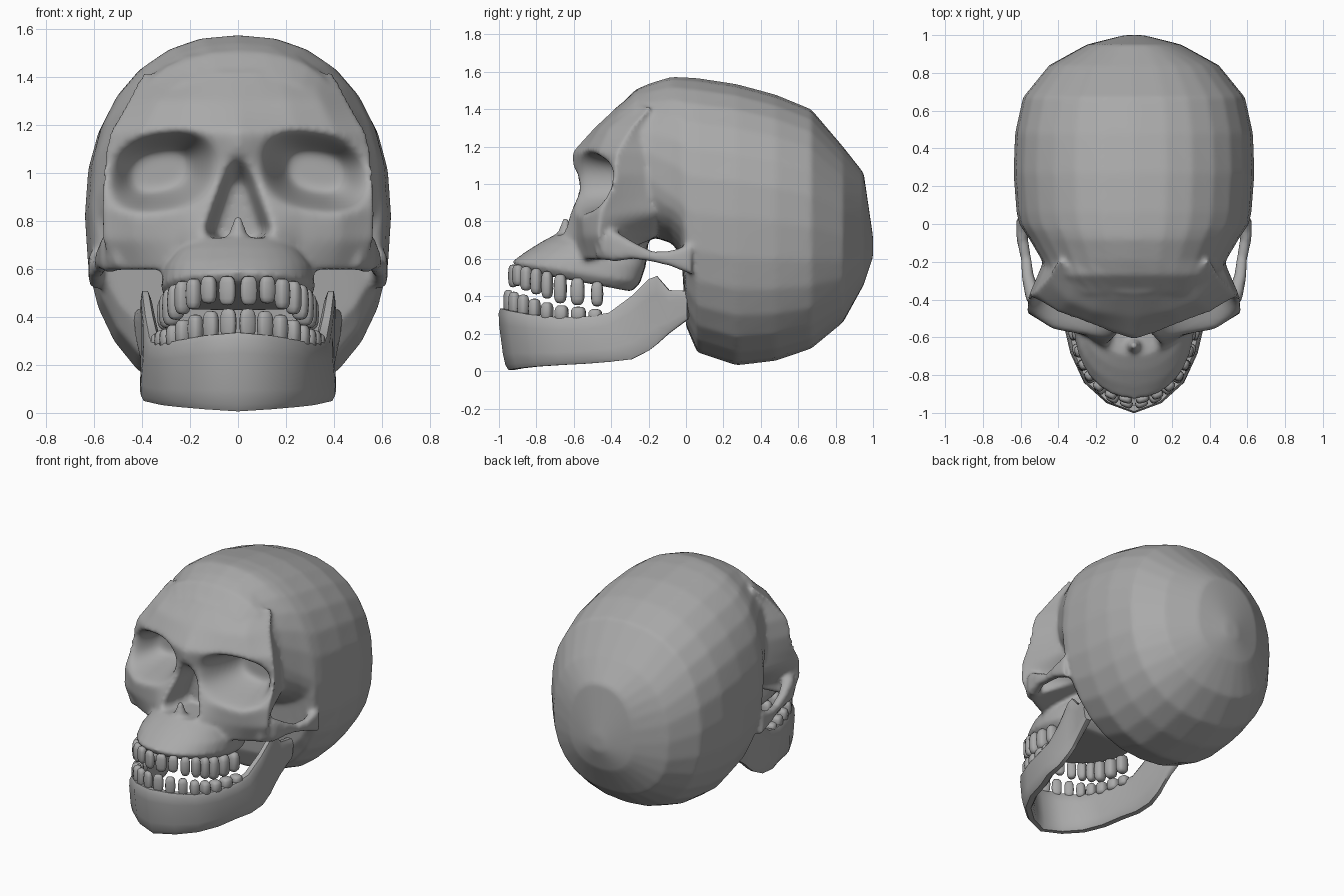
import bpy, bmesh, math
from mathutils import Vector, Matrix

if "Cube" in bpy.data.objects:
    bpy.data.objects.remove(bpy.data.objects["Cube"])

bone = bpy.data.materials.new("bone_grey")
bone.diffuse_color = (.40, .40, .40, 1)
bone.use_nodes = True
bone.node_tree.nodes["Principled BSDF"].inputs["Base Color"].default_value = bone.diffuse_color


def finish(bm, name, angle=50):
    bmesh.ops.recalc_face_normals(bm, faces=bm.faces)
    me = bpy.data.meshes.new(name)
    bm.to_mesh(me)
    bm.free()
    me.materials.append(bone)
    ob = bpy.data.objects.new(name, me)
    bpy.context.collection.objects.link(ob)
    bpy.ops.object.select_all(action='DESELECT')
    ob.select_set(True)
    bpy.context.view_layer.objects.active = ob
    bpy.ops.object.shade_smooth_by_angle(angle=math.radians(angle))
    return ob


def loft(bm, rings):
    """Skin a list of closed point rings and cap both ends."""
    vs = [[bm.verts.new(p) for p in r] for r in rings]
    n = len(vs[0])
    for a, b in zip(vs, vs[1:]):
        for i in range(n):
            bm.faces.new((a[i], a[(i + 1) % n], b[(i + 1) % n], b[i]))
    bm.faces.new(vs[0])
    bm.faces.new(vs[-1])


def sup(a, n):
    c, s = math.cos(a), math.sin(a)
    return (math.copysign(abs(c) ** (2 / n), c), math.copysign(abs(s) ** (2 / n), s))


def lerp_row(rows, k):
    for a, b in zip(rows, rows[1:]):
        if k <= b[0]:
            break
    t = min(1, max(0, (k - a[0]) / (b[0] - a[0])))
    return [p + (q - p) * t for p, q in zip(a, b)]


def smooth(t):
    t = min(1, max(0, t))
    return t * t * (3 - 2 * t)


def sweep(bm, stations, lean=0, segs=12):
    """Blade-like bar along stations of (x, y, z_bottom, z_top, half_thickness)."""
    rings = []
    for i, (x, y, zb, zt, th) in enumerate(stations):
        p, q = stations[max(i - 1, 0)], stations[min(i + 1, len(stations) - 1)]
        d = Vector((q[0] - p[0], q[1] - p[1])).normalized()
        ring = []
        for k in range(segs):
            c, s = sup(2 * math.pi * (k + .5) / segs, 3.5)
            tilt = -lean * s * smooth((-y - .6) / .3)
            ring.append((x - d.y * c * th, y + d.x * c * th + tilt, (zb + zt) / 2 + s * (zt - zb) / 2))
        rings.append(ring)
    loft(bm, rings)


# Cranium: rings along y as (y, bottom, widest height, top, half width)
shell = [(-.43, 1.24, 1.28, 1.33, .20), (-.37, 1.19, 1.28, 1.405, .33), (-.27, 1.13, 1.19, 1.505, .44),
         (-.19, .72, 1.02, 1.54, .49), (-.08, .685, .94, 1.573, .555), (-.025, .62, .90, 1.572, .592),
         (0, .24, .86, 1.57, .608), (.06, .10, .84, 1.567, .622), (.27, .03, .82, 1.535, .638),
         (.48, .055, .80, 1.478, .63), (.67, .12, .77, 1.40, .588), (.84, .26, .72, 1.20, .45),
         (.95, .46, .70, 1.06, .25), (1.0, .61, .65, .72, .05)]
bm = bmesh.new()
rings = []
for y, zb, zm, zt, w in shell:
    ring = []
    for k in range(28):
        c, s = sup(2 * math.pi * k / 28, 2.3)
        ring.append((c * w, y, zm + s * (zt - zm if s > 0 else zm - zb)))
    rings.append(ring)
loft(bm, rings)
skull = [finish(bm, "cranium")]

# Face: relief grid; rows are (z, half width, depth at five columns)
cols = (0, .2, .45, .75, 1)
relief = [(.59, .53, -.76, -.71, -.59, -.51, -.43), (.72, .57, -.71, -.69, -.59, -.55, -.47),
          (.85, .57, -.63, -.62, -.585, -.56, -.46), (.95, .565, -.605, -.57, -.53, -.50, -.41),
          (1.05, .56, -.605, -.55, -.52, -.47, -.38), (1.17, .535, -.61, -.58, -.54, -.47, -.37),
          (1.30, .46, -.49, -.48, -.465, -.41, -.29), (1.42, .40, -.36, -.355, -.33, -.27, -.18)]
nose = [(.69, .10), (.76, .14), (.90, .09), (1.10, .025)]
bm = bmesh.new()
NU, NV, Z0, Z1 = 72, 54, .59, 1.42
grid = []
for j in range(NV + 1):
    z = Z0 + (Z1 - Z0) * j / NV
    row = lerp_row(relief, z)
    line = []
    for i in range(NU + 1):
        u = -1 + 2 * i / NU
        x = u * row[1]
        y = lerp_row(list(zip(cols, row[2:])), abs(u))[1]
        # eye socket
        ex = (abs(x) - .325) / .235
        ez = (z - 1.005 + .15 * (abs(x) - .325)) / .17
        r = (abs(ex) ** 2.5 + abs(ez) ** 2.5) ** .4
        y += (-.255 - y) * smooth((1 - r) / .55)
        # nasal opening
        if .69 < z < 1.10:
            hw = lerp_row(nose, z)[1]
            y += (-.42 - y) * smooth((hw - abs(x)) / .04) * smooth((1.10 - z) / .16)
        line.append(bm.verts.new((x, y, z)))
    grid.append(line)
for j in range(NV):
    for i in range(NU):
        bm.faces.new((grid[j][i], grid[j][i + 1], grid[j + 1][i + 1], grid[j + 1][i]))
for _ in range(2):
    bmesh.ops.smooth_vert(bm, verts=bm.verts, factor=.5, use_axis_x=False, use_axis_y=True, use_axis_z=False)
# side walls running back into the cranium
edge = grid[0] + [g[-1] for g in grid[1:]] + grid[-1][-2::-1] + [g[0] for g in grid[-2:0:-1]]
back = []
for v in edge:
    x, y, z = v.co
    k = .5 + .33 * smooth((z - .66) / .2)
    back.append(bm.verts.new((x * k, -.17, min(1.3, max(.71, z)))))
for i in range(len(edge)):
    k = (i + 1) % len(edge)
    bm.faces.new((edge[i], edge[k], back[k], back[i]))
hub = bm.verts.new((0, -.17, 1))
for i in range(len(back)):
    bm.faces.new((back[i], back[(i + 1) % len(back)], hub))
skull.append(finish(bm, "face"))

# Upper jaw: D-shaped rings (front z, back z, front y, half width, back y)
bm = bmesh.new()
rings = []
for zf, zk, yf, w, yk in [(.54, .425, -.90, .285, -.29), (.585, .47, -.93, .322, -.245),
                          (.64, .56, -.855, .31, -.215), (.69, .64, -.775, .265, -.205),
                          (.73, .715, -.70, .20, -.20)]:
    ring = []
    for k in range(32):
        c, s = sup(2 * math.pi * k / 32, 2.1)
        y = -.52 + s * (yk + .52 if s > 0 else -.52 - yf)
        if s > 0:
            c = math.copysign(abs(c) ** .4, c)
        t = (y - yf) / (yk - yf)
        ring.append((c * w, y, zf + (zk - zf) * t))
    rings.append(ring)
loft(bm, rings)
skull.append(finish(bm, "upper_jaw"))

# Nasal spine
bm = bmesh.new()
bmesh.ops.create_cone(bm, cap_ends=True, segments=8, radius1=.07, radius2=.012, depth=.16,
                      matrix=Matrix.Translation((0, -.645, .745)))
skull.append(finish(bm, "nasal_spine"))

# Cheek arches
for side, name in ((1, "right"), (-1, "left")):
    bm = bmesh.new()
    sweep(bm, [(side * x, y, a, b, t) for x, y, a, b, t in
               [(.47, -.46, .60, .78, .05), (.535, -.38, .585, .75, .042), (.562, -.28, .60, .69, .032),
                (.572, -.18, .585, .64, .028), (.592, -.08, .56, .645, .03), (.59, .03, .515, .68, .035)]])
    skull.append(finish(bm, "cheek_arch_" + name))

# Fuse the bones of the skull into one soft surface
bpy.ops.object.select_all(action='DESELECT')
for ob in skull:
    ob.select_set(True)
bpy.context.view_layer.objects.active = skull[0]
bpy.ops.object.join()
skull[0].name = "skull"
fuse = skull[0].modifiers.new("fuse", 'REMESH')
fuse.mode = 'VOXEL'
fuse.voxel_size = .014
fuse.use_smooth_shade = True
soft = skull[0].modifiers.new("soften", 'SMOOTH')
soft.factor = .5
soft.iterations = 8

# Lower jaw: half path mirrored into one horseshoe
half = [(0, -.955, .003, .338, .035), (.13, -.905, .012, .325, .036), (.235, -.81, .022, .305, .038),
        (.30, -.67, .03, .29, .04), (.335, -.52, .038, .295, .04), (.35, -.41, .047, .315, .038),
        (.36, -.29, .06, .405, .033), (.365, -.20, .105, .495, .028), (.366, -.155, .14, .512, .025),
        (.375, -.09, .20, .435, .028), (.395, .01, .275, .43, .03)]
bm = bmesh.new()
sweep(bm, [(-s[0],) + s[1:] for s in half[:0:-1]] + half, lean=.022)
# coronoid tips tuck inward, jaw angles flare outward
for v in bm.verts:
    if v.co.y > -.45:
        v.co.x += math.copysign((.3 - v.co.z) * .1, v.co.x)
finish(bm, "lower_jaw")


# Teeth: rounded blocks following each arch (x, y, z_bottom, z_top, half width)
def teeth(name, arch):
    bm = bmesh.new()
    for side in (1, -1):
        for i, (x, y, zb, zt, w) in enumerate(arch):
            p, q = arch[max(i - 1, 0)], arch[min(i + 1, len(arch) - 1)]
            a = math.atan2(q[1] - p[1], q[0] - p[0])
            vs = bmesh.ops.create_uvsphere(bm, u_segments=12, v_segments=8, radius=1)['verts']
            depth = .022 + .018 * min(1, i / 5)
            for v in vs:
                c = [math.copysign(abs(k) ** .65, k) for k in v.co]
                lx, ly = c[0] * w, c[1] * depth
                v.co = (side * (x + lx * math.cos(a) - ly * math.sin(a)),
                        y + lx * math.sin(a) + ly * math.cos(a),
                        (zb + zt) / 2 + c[2] * (zt - zb) / 2)
    finish(bm, name, 70)


teeth("upper_teeth", [(.045, -.925, .448, .57, .036), (.122, -.9, .455, .57, .033),
                      (.185, -.855, .43, .56, .031), (.23, -.80, .41, .55, .029),
                      (.258, -.742, .387, .535, .029), (.276, -.672, .362, .52, .034),
                      (.29, -.58, .352, .50, .038), (.297, -.475, .345, .48, .033)])
teeth("lower_teeth", [(.04, -.95, .31, .435, .034), (.113, -.92, .30, .425, .033),
                      (.177, -.87, .29, .41, .031), (.228, -.81, .28, .388, .03),
                      (.263, -.743, .27, .368, .031), (.287, -.665, .26, .352, .036),
                      (.308, -.575, .26, .345, .04), (.324, -.485, .26, .332, .036)])
